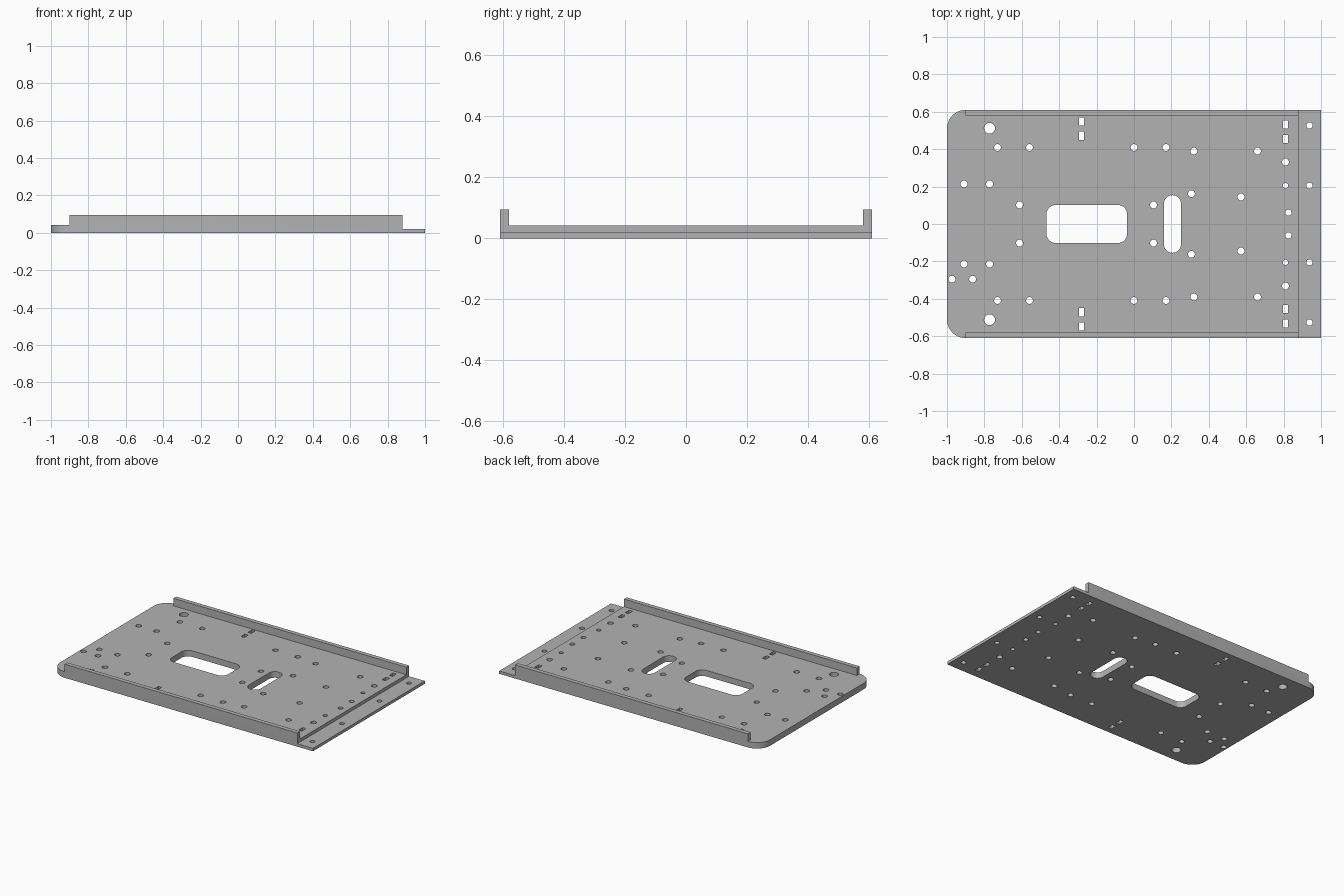
import bpy, bmesh, math

cube = bpy.data.objects.get("Cube")
if cube:
    bpy.data.objects.remove(cube, do_unlink=True)

HALF_W, PLATE_Z, RAIL_Z, LEDGE_Z = 0.61, 0.042, 0.094, 0.02
RAIL_T, RAIL_START, RAIL_END = 0.03, -0.9, 0.88

steel = bpy.data.materials.new("grey_steel")
steel.use_nodes = True
grey = (0.45, 0.45, 0.45, 1)
steel.diffuse_color = grey
steel.node_tree.nodes["Principled BSDF"].inputs["Base Color"].default_value = grey


def rounded(x0, x1, y0, y1, left=0.0, right=0.0, steps=10):
    """Rectangle outline, with corner radii at its left and right ends."""
    corners = ((x1, y1, right, -1, -1), (x0, y1, left, 1, -1),
               (x0, y0, left, 1, 1), (x1, y0, right, -1, 1))
    pts = []
    for i, (x, y, r, sx, sy) in enumerate(corners):
        for k in range(steps + 1 if r else 1):
            a = (i + k / steps) * math.pi / 2
            pts.append((x + sx * r + r * math.cos(a), y + sy * r + r * math.sin(a)) if r else (x, y))
    return pts


def circle(x, y, r, n=24):
    return [(x + r * math.cos(math.tau * k / n), y + r * math.sin(math.tau * k / n))
            for k in range(n)]


def prisms(name, outlines, z0, z1):
    """One object made of upright prisms, one for each outline."""
    bm = bmesh.new()
    for pts in outlines:
        low = [bm.verts.new((x, y, z0)) for x, y in pts]
        high = [bm.verts.new((x, y, z1)) for x, y in pts]
        bm.faces.new(low[::-1])
        bm.faces.new(high)
        for i in range(len(pts)):
            j = (i + 1) % len(pts)
            bm.faces.new((low[i], low[j], high[j], high[i]))
    mesh = bpy.data.meshes.new(name)
    bm.to_mesh(mesh)
    bm.free()
    mesh.materials.append(steel)
    obj = bpy.data.objects.new(name, mesh)
    bpy.context.collection.objects.link(obj)
    return obj


def cut(body, name, outlines, z0, z1):
    cutter = prisms(name, outlines, z0, z1)
    cutter.hide_render = True
    mod = body.modifiers.new(name, "BOOLEAN")
    mod.operation, mod.solver, mod.object = "DIFFERENCE", "EXACT", cutter
    bpy.context.view_layer.objects.active = body
    bpy.ops.object.modifier_apply(modifier=mod.name)
    bpy.data.objects.remove(cutter, do_unlink=True)


# Full-height blank with two rounded corners
tray = prisms("mounting_tray", [rounded(-1, 1, -HALF_W, HALF_W, left=0.1)], 0, RAIL_Z)

# Channel between the side rails, open end and low ledge
inner = HALF_W - RAIL_T
cut(tray, "channel", [rounded(-1.1, 1.1, -inner, inner)], PLATE_Z, 0.2)
cut(tray, "rounded_end", [rounded(-1.1, RAIL_START, -0.7, 0.7)], PLATE_Z, 0.2)
cut(tray, "ledge", [rounded(RAIL_END, 1.1, -0.7, 0.7)], LEDGE_Z, 0.2)

# Large window and long slot
openings = [rounded(-0.468, -0.037, -0.102, 0.102, 0.05, 0.05),
            rounded(0.16, 0.251, -0.154, 0.154, 0.0455, 0.0455)]

# Screw holes mirrored front to back: radius, then positions
mirrored_holes = {
    0.029: [(-0.772, 0.512)],
    0.0185: [(-0.73, 0.409), (-0.559, 0.409), (0, 0.409), (0.171, 0.409),
             (0.32, 0.39), (0.66, 0.39), (-0.909, 0.214), (-0.772, 0.214),
             (-0.612, 0.102), (0.104, 0.102), (0.307, 0.162), (0.572, 0.144),
             (0.81, 0.332)],
    0.0165: [(0.826, 0.061), (0.938, 0.527), (0.938, 0.205)],
    0.0145: [(0.81, 0.205)],
}
for r, spots in mirrored_holes.items():
    for x, y in spots:
        openings += [circle(x, y, r), circle(x, -y, r)]

# Unpaired screw holes
openings += [circle(x, -0.295, 0.0185) for x in (-0.973, -0.863)]

# Small rectangular tab slots
for x, y in ((-0.28, 0.548), (-0.28, 0.472), (0.81, 0.532), (0.81, 0.455)):
    for s in (1, -1):
        openings.append(rounded(x - 0.013, x + 0.013, s * y - 0.022, s * y + 0.022))

cut(tray, "openings", openings, -0.1, 0.2)

# Smooth hole walls, crisp edges
bpy.ops.object.select_all(action="DESELECT")
tray.select_set(True)
bpy.context.view_layer.objects.active = tray
bpy.ops.object.shade_smooth_by_angle(angle=math.radians(30))
